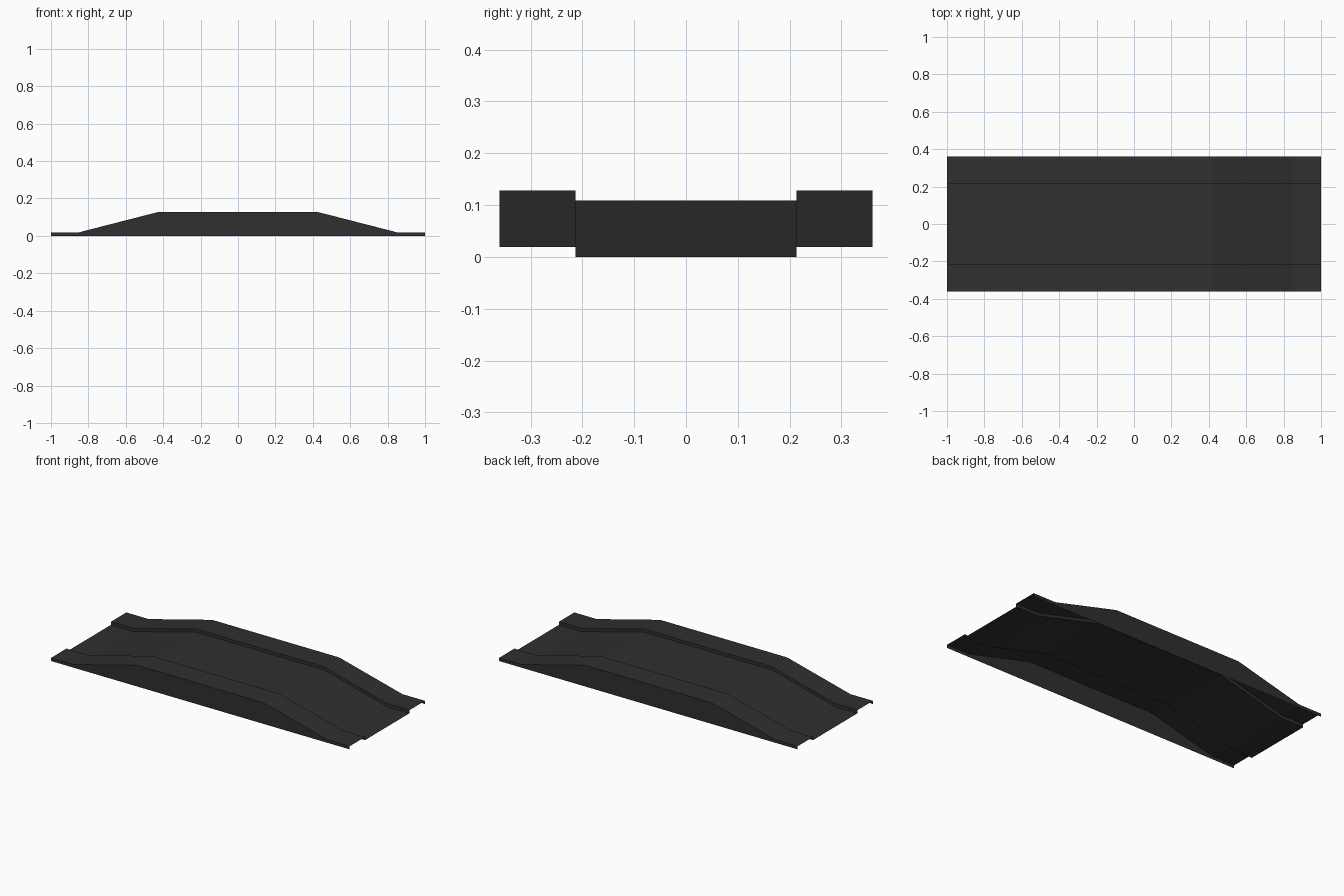
import bpy, bmesh

if "Cube" in bpy.data.objects:
    bpy.data.objects.remove(bpy.data.objects["Cube"])

# Side profile of the raised road: (x, kerb-top height)
STEP = 0.019
PROFILE = [(-1, STEP), (-0.85, STEP), (-0.425, 0.128),
           (0.425, 0.128), (0.85, STEP), (1, STEP)]
HALF_DECK, HALF_WIDTH = 0.213, 0.36

asphalt = bpy.data.materials.new("dark_asphalt")
asphalt.diffuse_color = (0.029, 0.029, 0.029, 1)
asphalt.use_nodes = True
asphalt.node_tree.nodes["Principled BSDF"].inputs["Base Color"].default_value = asphalt.diffuse_color


def sweep(name, section):
    """Carry a cross-section, given as a function of height, along the profile."""
    bm = bmesh.new()
    rows = [[bm.verts.new((x, y, z)) for y, z in section(top)] for x, top in PROFILE]
    for a, b in zip(rows, rows[1:]):
        for i in range(len(a) - 1):
            bm.faces.new((a[i], b[i], b[i + 1], a[i + 1]))
    mesh = bpy.data.meshes.new(name)
    bm.to_mesh(mesh)
    bm.free()
    mesh.materials.append(asphalt)
    obj = bpy.data.objects.new(name, mesh)
    bpy.context.collection.objects.link(obj)
    return obj


# Sunken roadway between the kerbs
sweep("road_deck", lambda h: [(-HALF_DECK, h - STEP), (HALF_DECK, h - STEP)])

# Raised kerb: outer wall down to the ground, flat top, inner lip to the deck
kerb = sweep("side_kerbs", lambda h: [(-HALF_WIDTH, 0), (-HALF_WIDTH, h),
                                      (-HALF_DECK, h), (-HALF_DECK, h - STEP)])
mirror = kerb.modifiers.new("mirror", 'MIRROR')
mirror.use_axis = (False, True, False)
mirror.use_mirror_merge = False
